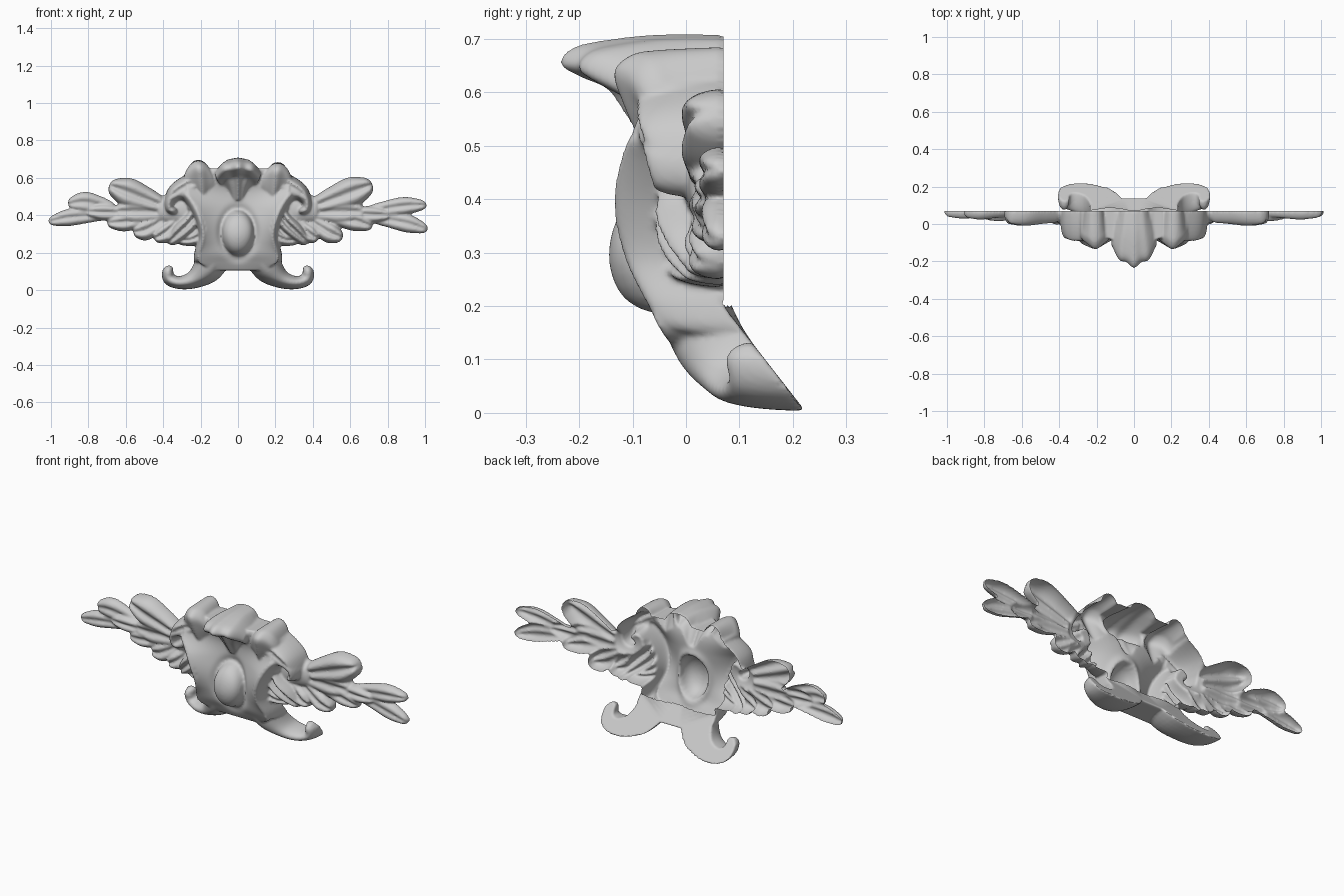
import bpy, bmesh, math
from mathutils import Vector

if "Cube" in bpy.data.objects:
    bpy.data.objects.remove(bpy.data.objects["Cube"])


def back(z):
    # flat wall plane, sloping backwards under the shield
    return 0.07 + max(0.0, 0.2 - z) * 0.78


def spline(pts, t):
    # Catmull-Rom through tuples of any length
    f = min(t, 0.99999) * (len(pts) - 1)
    i = int(f)
    f -= i
    q = [Vector(pts[min(max(k, 0), len(pts) - 1)]) for k in range(i - 1, i + 3)]
    return 0.5 * (2 * q[1] + (q[2] - q[0]) * f + (2 * q[0] - 5 * q[1] + 4 * q[2] - q[3]) * f * f
                  + (3 * q[1] - q[0] - 3 * q[2] + q[3]) * f ** 3)


def grid(name, rows):
    # closed solid: skin of rows of points, flat back and capped ends
    n = len(rows[0])
    bm = bmesh.new()
    vs = [[bm.verts.new(p) for p in r] for r in rows]
    for a, b in zip(vs, vs[1:]):
        for i in range(n):
            k = (i + 1) % n
            bm.faces.new((a[i], a[k], b[k], b[i]))
    bm.faces.new(vs[0])
    bm.faces.new(vs[-1])
    bmesh.ops.recalc_face_normals(bm, faces=bm.faces)
    me = bpy.data.meshes.new(name)
    bm.to_mesh(me)
    bm.free()
    ob = bpy.data.objects.new(name, me)
    bpy.context.collection.objects.link(ob)


def strip(name, pts, sx=1, groove=0.0, power=2.3, n=40, m=20):
    # relief moulding along a path of (x, z, half width, crest y)
    rows = []
    for j in range(n + 1):
        t = j / n
        x, z, w, c = spline(pts, t)
        a, b = spline(pts, max(0, t - .01)), spline(pts, min(1, t + .01))
        d = Vector((b[0] - a[0], b[1] - a[1])).normalized()
        k = min(1, min(t, 1 - t) / 0.13)
        e = max(0.05, math.sqrt(1 - (1 - k) ** 2))
        row = []
        for i in range(m + 1):
            u = math.sin((i / m - 0.5) * math.pi)
            h = math.sqrt(max(0, 1 - abs(u) ** power)) * (1 - groove * math.exp(-(u / 0.28) ** 2)) * e
            px, pz = x - d.y * w * e * u, z + d.x * w * e * u
            row.append((px * sx, back(pz) + (c - back(pz)) * h, pz))
        rows.append(row)
    grid(name, rows)


def leaf(name, x0, z0, x1, z1, w, crest, bend=0.02):
    dx, dz = x1 - x0, z1 - z0
    ln = math.hypot(dx, dz)
    nx, nz = -dz / ln * bend, dx / ln * bend
    shape = [(0, .55, 0, .02), (.33, .85, .8, .01), (.68, 1, 1, 0), (1, .45, 0, .015)]
    strip(name, [(x0 + dx * t + nx * b, z0 + dz * t + nz * b, w * k, crest + dy)
                 for t, k, b, dy in shape], groove=0.3, power=3)


def shell(name, prof, cx=0, lean=0, dz=0, drop=0.05, ripple=0.01, lobes=3):
    # flaring crest: profile of (y, z, half width) fanned across x
    rows = []
    for j in range(33):
        y, z, w = spline(prof, j / 32)
        row = []
        for i in range(33):
            u = i / 16 - 1
            r = ripple * math.cos(lobes * math.pi * u) * min(1, w / 0.1)
            fy = 0.07 + (y - 0.07) * (1 - 0.33 * u * u) - r * (y < 0)
            fz = z + dz - drop * abs(u) ** 3 * max(0, min(1, (z - .5) / .12)) + r * 0.2
            row.append((cx + lean * (z - 0.55) + u * w, fy, fz))
        rows.append([(row[0][0], 0.071, row[0][2])] + row + [(row[-1][0], 0.071, row[-1][2])])
    grid(name, rows)


# Central shield: rows of (z, half width, centre y, edge y), with an oval boss
shield = [(.65, .15, -.10, -.07), (.60, .25, -.075, -.07), (.53, .27, -.05, -.10),
          (.44, .21, -.05, -.125), (.35, .175, -.06, -.12), (.27, .175, -.065, -.10),
          (.2, .21, -.06, -.07), (.15, .21, -.035, -.045), (.105, .13, -.01, -.01)]
rows = []
for j in range(65):
    z, hw, yc, ye = spline(shield, j / 64)
    row = [(-hw, back(z), z)]
    for i in range(49):
        u = i / 24 - 1
        x = u * hw
        y = yc + (ye - yc) * u * u
        d = (x / 0.085) ** 2 + ((z - 0.305) / 0.12) ** 2
        y -= 0.08 * math.sqrt(max(0, 1 - d))
        y += 0.012 * math.exp(-((math.sqrt(d) - 1.1) / 0.2) ** 2)
        row.append((x, y, z))
    rows.append(row + [(hw, back(z), z)])
grid("shield", rows)

# Top crest and its two flanking lobes
shell("top_shell", [(.07, .706, .08), (-.04, .706, .095), (-.13, .697, .112), (-.2, .682, .12),
                    (-.226, .652, .118), (-.19, .628, .105), (-.14, .605, .085),
                    (-.11, .56, .06), (-.06, .48, .04)])
for sx in (-1, 1):
    shell("side_lobe", [(.07, .692, .055), (-.05, .686, .065), (-.1, .676, .075), (-.13, .645, .08),
                        (-.115, .59, .075), (-.085, .52, .05), (-.05, .46, .03)],
          cx=sx * .195, lean=sx * .12, dz=-.002 - .006 * sx, drop=.06, ripple=.006, lobes=2)

    # Rims, shoulders and scrolls beside the shield
    strip("shield_rim", [(.31, .545, .03, -.09), (.25, .48, .035, -.12), (.205, .39, .032, -.135),
                         (.185, .29, .028, -.115), (.205, .2, .028, -.07), (.21, .14, .03, -.03)], sx)
    strip("shoulder", [(.18, .60, .06, -.10), (.27, .56, .055, -.105), (.335, .52, .045, -.10),
                       (.375, .46, .025, -.06)], sx, groove=.15)
    strip("volute", [(.25, .40, .022, -.04), (.255, .47, .026, -.075), (.3, .51, .028, -.085),
                     (.36, .49, .028, -.08), (.365, .435, .026, -.065), (.32, .42, .024, -.06)], sx)
    strip("scroll_bed", [(.2, .44, .08, 0), (.3, .43, .09, -.005), (.44, .43, .07, .01)], sx)
    strip("hanging_leaf", [(.22, .44, .035, -.05), (.25, .37, .05, -.075), (.31, .31, .05, -.055),
                           (.375, .25, .025, .0)], sx, groove=.35)
    strip("lower_curl", [(.17, .35, .03, -.05), (.21, .29, .04, -.05), (.26, .268, .033, -.03),
                         (.325, .265, .02, .01)], sx, groove=.25)

    # Curled feet with a flat sloping back
    strip("scroll_foot", [(.08, .30, .06, -.04), (.12, .2, .09, -.05), (.165, .115, .082, -.02),
                          (.235, .058, .05, .03), (.31, .04, .035, .06), (.365, .058, .034, .08),
                          (.372, .098, .033, .075), (.345, .1, .03, .08)], sx)

# Foliage sprays: root x, z, tip x, z, half width, crest y, bend
sprays = {
    "left": [(-.34, .42, -.66, .42, .07, -.0, 0), (-.54, .41, -.82, .42, .045, .01, 0),
             (-.70, .40, -1.015, .365, .045, .025, -.01), (-.66, .43, -.91, .46, .055, .02, -.02),
             (-.40, .45, -.69, .56, .078, -.015, .0), (-.44, .40, -.70, .36, .05, .005, .01),
             (-.40, .38, -.56, .31, .055, .0, .015), (-.32, .37, -.45, .275, .05, -.01, .01)],
    "right": [(.34, .42, .68, .42, .07, -.0, 0), (.54, .41, .82, .40, .045, .01, 0),
              (.70, .39, 1.015, .322, .048, .025, .01), (.66, .41, 1.01, .455, .048, .02, .01),
              (.41, .45, .72, .565, .08, -.015, .0), (.44, .40, .72, .34, .055, .005, .01),
              (.38, .38, .56, .28, .055, .0, -.01), (.31, .37, .43, .275, .05, -.01, -.01)]}
for side, leaves in sprays.items():
    for k, a in enumerate(leaves):
        leaf(f"{side}_leaf_{k + 1}", *a)

# Fuse all the carved parts into one skin
parts = list(bpy.context.scene.objects)
for ob in parts:
    ob.select_set(True)
bpy.context.view_layer.objects.active = parts[0]
bpy.ops.object.join()
crest = bpy.context.view_layer.objects.active
crest.name = "carved_crest"
mod = crest.modifiers.new("fuse", 'REMESH')
mod.mode = 'VOXEL'
mod.voxel_size = 0.0065
mod = crest.modifiers.new("soften", 'SMOOTH')
mod.factor = 0.5
mod.iterations = 4
fused = bpy.data.meshes.new_from_object(crest.evaluated_get(bpy.context.evaluated_depsgraph_get()))
crest.modifiers.clear()

# Open the hollow back above the sloping foot plate
bm = bmesh.new()
bm.from_mesh(fused)
bm.normal_update()
flat = [f for f in bm.faces if f.normal.y > 0.6 and f.calc_center_median().y > 0.055
        and f.calc_center_median().z > 0.2]
bmesh.ops.delete(bm, geom=flat, context='FACES')
for v in bm.verts:
    if v.is_boundary and v.co.z > 0.205:
        v.co.y = 0.07
bm.to_mesh(fused)
bm.free()
crest.data = fused
bpy.ops.object.shade_smooth_by_angle(angle=math.radians(60))
